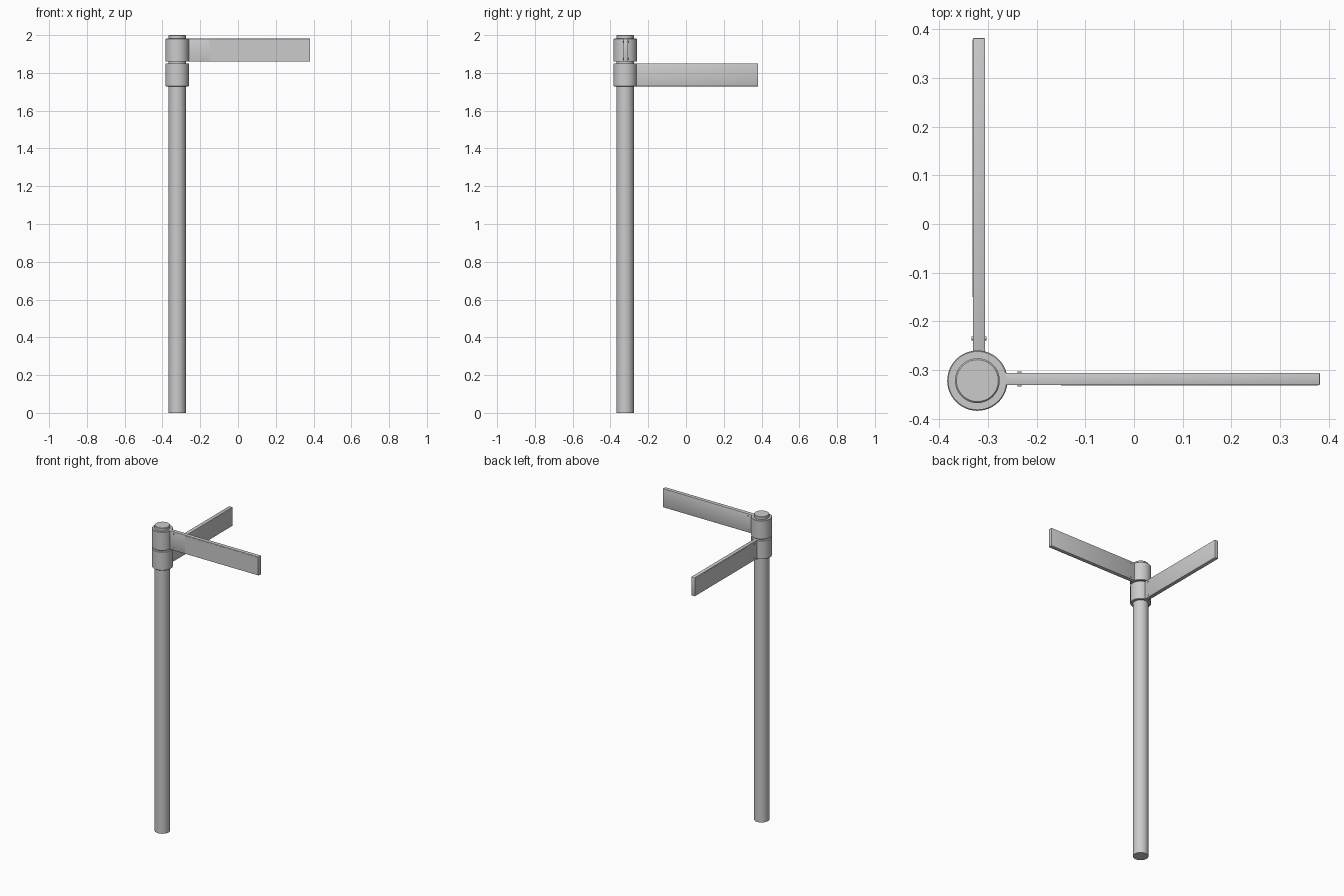
import bpy, bmesh, math
from mathutils import Matrix, Vector

if "Cube" in bpy.data.objects:
    bpy.data.objects.remove(bpy.data.objects["Cube"])

C = -0.322          # pole centre in x and y
SWAP = Matrix(((0, 1, 0, 0), (1, 0, 0, 0), (0, 0, 1, 0), (0, 0, 0, 1)))


def finish(bm, name, smooth=False):
    bmesh.ops.recalc_face_normals(bm, faces=bm.faces)
    me = bpy.data.meshes.new(name)
    bm.to_mesh(me)
    bm.free()
    ob = bpy.data.objects.new(name, me)
    bpy.context.collection.objects.link(ob)
    if smooth:
        bpy.context.view_layer.objects.active = ob
        ob.select_set(True)
        bpy.ops.object.shade_smooth_by_angle(angle=math.radians(35))
        ob.select_set(False)
    return ob


def lathe(name, profile, closed=False, n=48):
    """Spin an (r, z) profile around the pole axis."""
    bm = bmesh.new()
    vs = [bm.verts.new((C + r, C, z)) for r, z in profile]
    edges = [bm.edges.new(p) for p in zip(vs, vs[1:])]
    if closed:
        edges.append(bm.edges.new((vs[-1], vs[0])))
    bmesh.ops.spin(bm, geom=vs + edges, cent=(C, C, 0), axis=(0, 0, 1),
                   angle=2 * math.pi, steps=n)
    bmesh.ops.remove_doubles(bm, verts=bm.verts, dist=1e-5)
    return finish(bm, name, True)


def box(name, lo, hi, m, bevel=0):
    bm = bmesh.new()
    lo, hi = Vector(lo), Vector(hi)
    bmesh.ops.create_cube(bm, size=1, matrix=Matrix.Translation((lo + hi) / 2)
                          @ Matrix.Diagonal((*(hi - lo), 1)))
    if bevel:
        bmesh.ops.bevel(bm, geom=bm.edges[:], offset=bevel, segments=2,
                        profile=0.5, affect='EDGES')
    bm.transform(m)
    return finish(bm, name, bevel > 0)


def screw(name, x, y, z, m):
    bm = bmesh.new()
    bmesh.ops.create_cone(bm, cap_ends=True, segments=16, radius1=0.004,
                          radius2=0.004, depth=0.006,
                          matrix=Matrix.Translation((x, y, z))
                          @ Matrix.Rotation(math.pi / 2, 4, 'X'))
    bm.transform(m)
    return finish(bm, name, True)


# Pole with slightly softened top
lathe("pole", [(0, 0), (0.046, 0), (0.046, 1.997), (0.043, 2.0), (0, 2.0)])

# Two collars, each carrying one sign blade
for label, z0, m in (("upper", 1.859, Matrix()), ("lower", 1.729, SWAP)):
    z1 = z0 + 0.122
    lathe(label + "_collar",
          [(0.045, z0), (0.060, z0), (0.062, z0 + 0.002),
           (0.062, z1 - 0.002), (0.060, z1), (0.045, z1)], closed=True)
    y0, y1 = -0.331, -0.306
    box(label + "_blade", (C + 0.055, y0, z0), (0.382, y1, z1), m, 0.0015)
    # Thin panel on the outer face
    box(label + "_face_panel", (-0.15, y0 - 0.0012, z0 + 0.004),
        (0.379, y0 + 0.001, z1 - 0.004), m)
    # Fixing screws on both faces
    for i, z in enumerate((z0 + 0.016, z1 - 0.016)):
        for side, y in (("front", y0), ("back", y1)):
            screw(f"{label}_{side}_screw_{i + 1}", -0.235, y, z, m)
